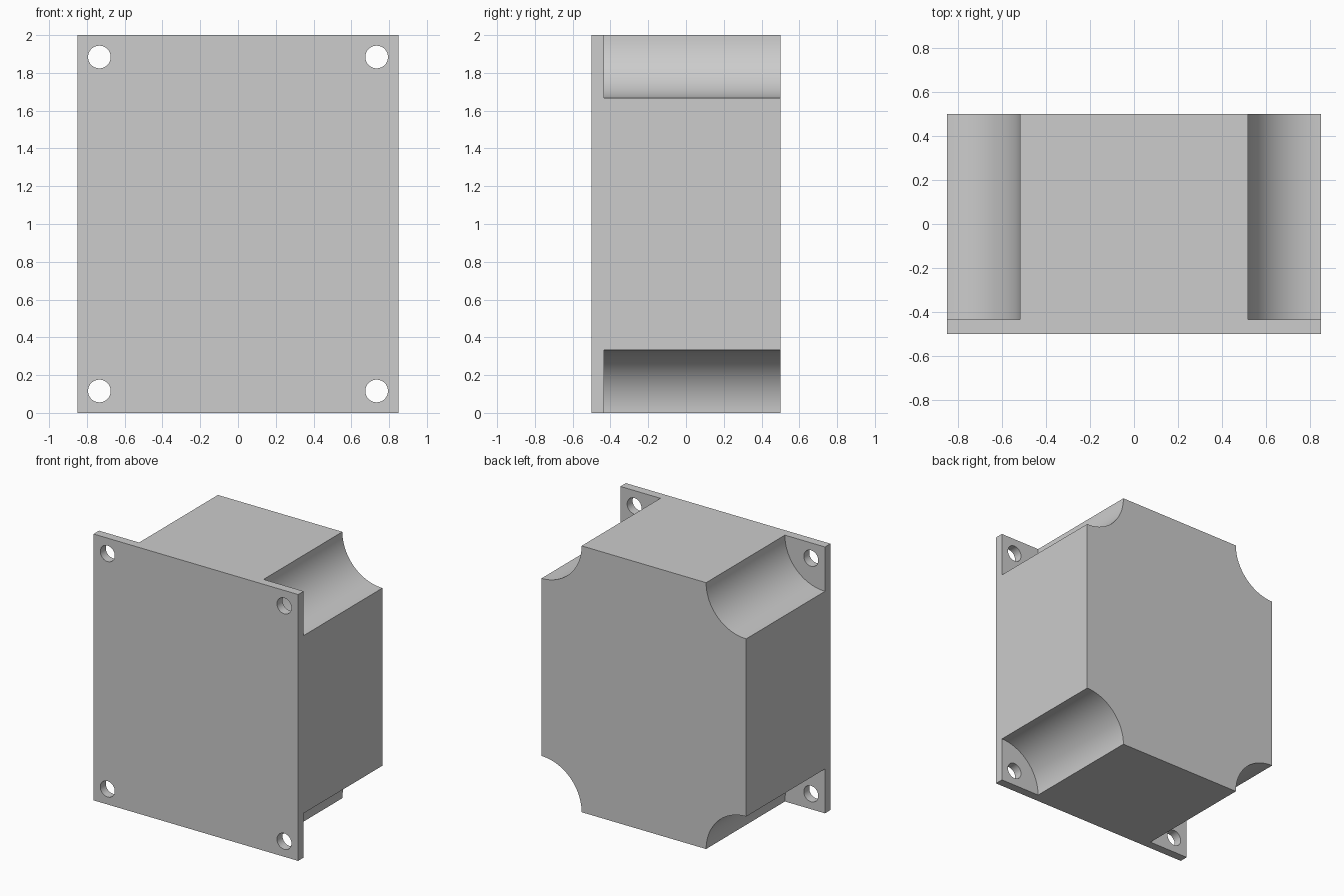
import bpy
import math

WIDTH, DEPTH, HEIGHT = 1.7, 1.0, 2.0
FLANGE = 0.065        # thickness of the front plate left at the corners
SCALLOP_R = 0.333
HOLE_R = 0.06
HOLE_INSET = 0.116

cube = bpy.data.objects.get("Cube")
if cube:
    bpy.data.objects.remove(cube, do_unlink=True)

grey = bpy.data.materials.new("light_grey")
grey.use_nodes = True
colour = (0.604, 0.604, 0.604, 1.0)
grey.diffuse_color = colour
grey.node_tree.nodes["Principled BSDF"].inputs["Base Color"].default_value = colour


def cylinder_along_y(name, x, z, radius, y0, y1, sides):
    bpy.ops.mesh.primitive_cylinder_add(
        vertices=sides, radius=radius, depth=y1 - y0,
        location=(x, (y0 + y1) / 2, z), rotation=(math.pi / 2, 0, 0))
    obj = bpy.context.object
    obj.name = name
    obj.hide_render = True
    obj.data.materials.append(grey)
    return obj


def cut(target, cutter):
    mod = target.modifiers.new("cut", "BOOLEAN")
    mod.operation = "DIFFERENCE"
    mod.solver = "EXACT"
    mod.object = cutter
    bpy.context.view_layer.objects.active = target
    bpy.ops.object.modifier_apply(modifier=mod.name)
    bpy.data.objects.remove(cutter, do_unlink=True)


# Solid housing block
bpy.ops.mesh.primitive_cube_add(size=1, location=(0, 0, HEIGHT / 2))
housing = bpy.context.object
housing.name = "enclosure_housing"
housing.scale = (WIDTH, DEPTH, HEIGHT)
bpy.ops.object.transform_apply(location=True, rotation=False, scale=True)
housing.data.materials.append(grey)

# Corner scallops behind the flange, and a screw hole through each flange corner
front = -DEPTH / 2
for sx in (-1, 1):
    for sz in (-1, 1):
        x, z = sx * WIDTH / 2, HEIGHT / 2 + sz * HEIGHT / 2
        cut(housing, cylinder_along_y("scallop_cutter", x, z, SCALLOP_R,
                                      front + FLANGE, DEPTH, 96))
        cut(housing, cylinder_along_y("hole_cutter", x - sx * HOLE_INSET,
                                      z - sz * HOLE_INSET, HOLE_R,
                                      front - 0.1, front + 0.2, 48))

# Smooth the curved walls, keep the edges crisp
bpy.ops.object.select_all(action="DESELECT")
housing.select_set(True)
bpy.context.view_layer.objects.active = housing
bpy.ops.object.shade_smooth_by_angle(angle=math.radians(30))
